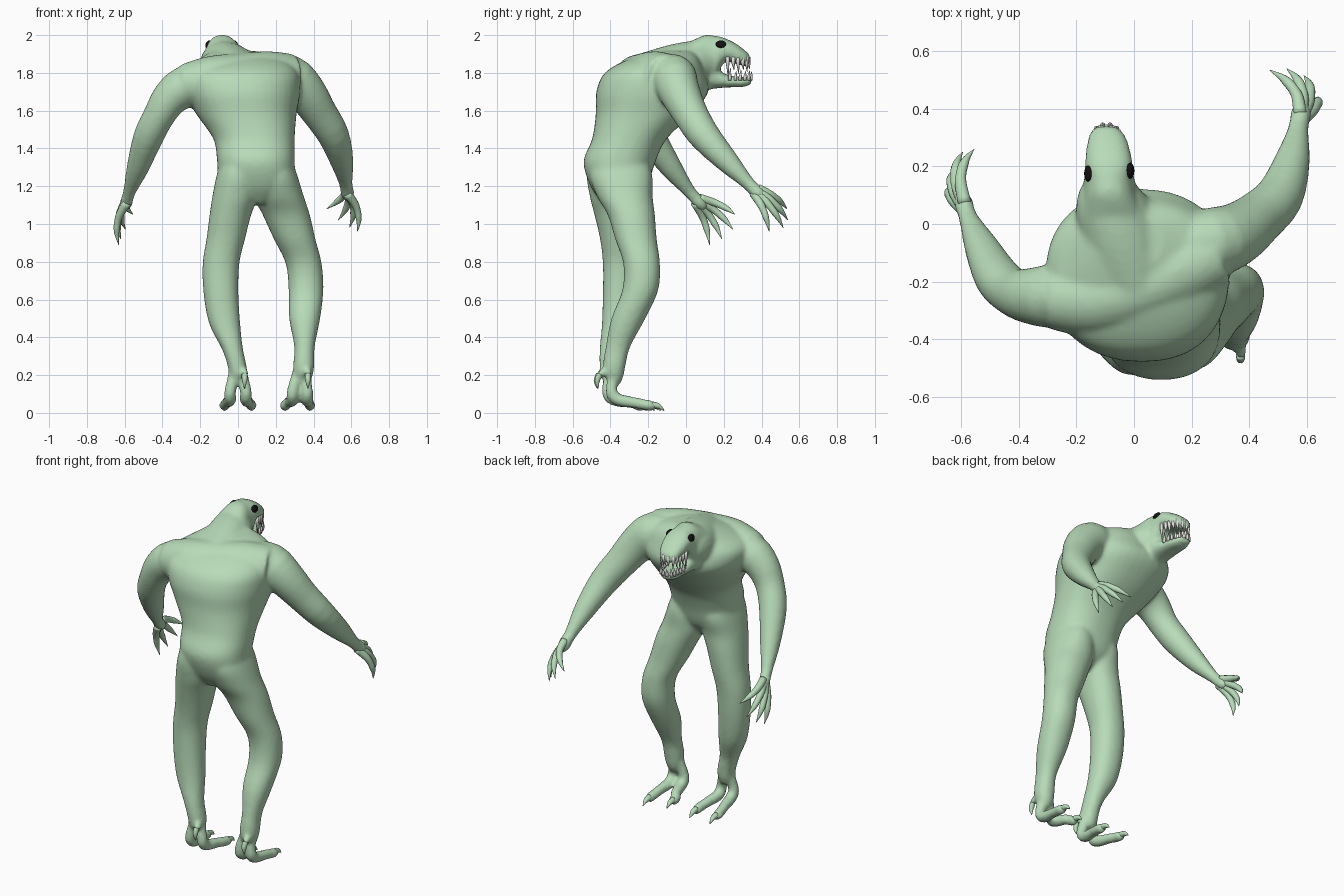
import bpy, bmesh, math
from mathutils import Vector, Matrix


def material(name, rgb):
    m = bpy.data.materials.new(name)
    m.diffuse_color = (*rgb, 1)
    return m


SKIN = material("pale green skin", (0.48, 0.71, 0.485))
IVORY = material("ivory teeth", (0.75, 0.75, 0.72))
BLACK = material("black eyes", (0.006, 0.006, 0.006))


def curve(rows, steps=4):
    """Catmull-Rom through the rows, so that lofts flow without bands."""
    out = []
    for i in range(len(rows) - 1):
        a, b, c, d = rows[max(i - 1, 0)], rows[i], rows[i + 1], rows[min(i + 2, len(rows) - 1)]
        for j in range(steps):
            t = j / steps
            out.append(tuple(q + .5 * t * (r - p + t * (2 * p - 5 * q + 4 * r - s + t * (3 * (q - r) + s - p)))
                             for p, q, r, s in zip(a, b, c, d)))
    return out + [rows[-1]]


def loft(bm, rings, n=24, power=1.0):
    """Skin rings of (centre, u axis, v axis) and close both ends."""
    def s(t):
        return math.copysign(abs(t) ** power, t)
    loops = []
    for c, u, v in rings:
        loops.append([bm.verts.new(Vector(c) + Vector(u) * s(math.cos(2 * math.pi * i / n))
                                   + Vector(v) * s(math.sin(2 * math.pi * i / n))) for i in range(n)])
    for a, b in zip(loops, loops[1:]):
        for i in range(n):
            bm.faces.new((a[i], a[(i + 1) % n], b[(i + 1) % n], b[i]))
    bm.faces.new(loops[0])
    bm.faces.new(loops[-1])


def level(bm, rows, power=1.0):
    """Horizontal ellipses: x, y, z, half width, half depth."""
    loft(bm, [((x, y, z), (a, 0, 0), (0, b, 0)) for x, y, z, a, b in curve(rows)], 40, power)


def upright(bm, rows):
    """Upright ellipses for the head: x, y, z, half width, half height."""
    loft(bm, [((x, y, z), (a, 0, 0), (0, 0, b)) for x, y, z, a, b in curve(rows)], 28, 0.88)


def tube(bm, rows, n=20, smooth=True):
    """Round tube along points x, y, z, radius."""
    rows = curve(rows, 3) if smooth else rows
    p = [Vector(r[:3]) for r in rows]
    ref = (p[-1] - p[0]).orthogonal().normalized()
    rings = []
    for i, r in enumerate(rows):
        d = (p[min(i + 1, len(p) - 1)] - p[max(i - 1, 0)]).normalized()
        u = d.cross(ref).normalized()
        rings.append((p[i], u * r[3], d.cross(u) * r[3]))
    loft(bm, rings, n)


def finish(bm, name, mat):
    bmesh.ops.recalc_face_normals(bm, faces=bm.faces)
    for f in bm.faces:
        f.smooth = True
    me = bpy.data.meshes.new(name)
    bm.to_mesh(me)
    bm.free()
    me.materials.append(mat)
    ob = bpy.data.objects.new(name, me)
    bpy.context.scene.collection.objects.link(ob)
    return ob


body = bmesh.new()
# torso, leaning forward
level(body, [(.11, -.36, 1.11, .05, .08), (.1, -.355, 1.2, .19, .15), (.095, -.352, 1.33, .205, .19),
             (.085, -.3, 1.45, .215, .197), (.045, -.225, 1.58, .265, .253), (.02, -.178, 1.7, .31, .297),
             (.01, -.165, 1.8, .31, .265), (.02, -.12, 1.87, .23, .19), (-.02, -.06, 1.915, .12, .1)], 0.88)
# shoulder girdle, right side forward and higher
tube(body, [(-.28, -.255, 1.735, .112), (-.14, -.26, 1.76, .13), (.02, -.22, 1.775, .13),
            (.16, -.16, 1.785, .13), (.28, -.1, 1.775, .125)], 24)
# legs, the right one stepping forward
level(body, [(.18, -.345, 1.4, .08, .12), (.195, -.345, 1.27, .115, .165), (.215, -.325, 1.15, .132, .148),
             (.255, -.29, 1.05, .125, .125), (.3, -.265, .92, .11, .11), (.348, -.235, .79, .095, .097),
             (.36, -.242, .65, .092, .095), (.353, -.305, .5, .082, .09), (.352, -.36, .35, .054, .065),
             (.348, -.38, .25, .056, .06), (.345, -.38, .19, .048, .048), (.345, -.375, .15, .025, .025)], 0.94)
level(body, [(.01, -.355, 1.4, .08, .13), (0, -.36, 1.27, .11, .165), (-.015, -.365, 1.15, .12, .145),
             (-.04, -.355, 1.05, .11, .13), (-.065, -.345, .92, .102, .11), (-.09, -.345, .79, .097, .095),
             (-.09, -.352, .63, .092, .088), (-.07, -.367, .47, .082, .078), (-.03, -.395, .34, .056, .062),
             (-.005, -.4, .25, .05, .058), (0, -.4, .19, .046, .048), (0, -.395, .15, .025, .025)], 0.92)
# arms ending in palms
tube(body, [(-.18, -.24, 1.74, .1), (-.28, -.25, 1.725, .112), (-.36, -.25, 1.665, .098), (-.42, -.235, 1.57, .084),
            (-.475, -.185, 1.46, .08), (-.53, -.08, 1.3, .06), (-.575, .02, 1.17, .034), (-.592, .075, 1.11, .034),
            (-.597, .1, 1.08, .02)])
tube(body, [(.16, -.08, 1.78, .11), (.27, -.065, 1.775, .122), (.355, -.035, 1.7, .11), (.43, .02, 1.59, .094),
            (.505, .095, 1.47, .084), (.55, .22, 1.33, .062), (.57, .33, 1.215, .036), (.58, .385, 1.16, .037),
            (.585, .415, 1.13, .02)])
# neck, skull with snout, lower jaw
tube(body, [(.01, -.2, 1.75, .16), (-.045, -.04, 1.81, .148), (-.08, .07, 1.85, .125), (-.085, .13, 1.86, .1)])
upright(body, [(-.07, .02, 1.85, .12, .115), (-.083, .1, 1.866, .095, .135), (-.086, .15, 1.872, .088, .125),
               (-.087, .2, 1.92, .084, .066), (-.09, .26, 1.903, .076, .055), (-.094, .31, 1.878, .062, .043),
               (-.097, .34, 1.868, .036, .026)])
upright(body, [(-.08, .05, 1.79, .1, .09), (-.086, .14, 1.775, .08, .06), (-.09, .22, 1.756, .066, .033),
               (-.094, .3, 1.752, .054, .027), (-.097, .348, 1.76, .034, .02)])

# two flat toes per foot plus a hanging heel spur
claws = bmesh.new()
FEET = [((.345, -.38), [(.38, -.18), (.25, -.23)], (.37, -.47)),
        ((0, -.4), [(-.07, -.2), (.07, -.2)], (.035, -.475))]
for (ax, ay), toes, (hx, hy) in FEET:
    for tx, ty in toes:
        kx = ax + (tx - ax) * .6
        tube(body, [(ax + (tx - ax) * .3, ay, .22, .028), (kx, ay - .015, .11, .032), (kx, ay + .02, .07, .034),
                    (kx + (tx - kx) * .5, ay + .1, .056, .03), (tx, ty - .03, .042, .029),
                    (tx, ty, .036, .028), (tx, ty + .02, .033, .015)], 14)
        tube(claws, [(tx, ty, .042, .019), (tx, ty + .035, .036, .014), (tx, ty + .065, .012, .002)], 10)
    tube(body, [(ax, ay, .22, .03), (hx, hy + .03, .215, .022), (hx, hy + .012, .195, .018)], 12)
    tube(claws, [(hx, hy + .015, .205, .016), (hx, hy, .17, .014), (hx, hy + .005, .13, .002)], 10)
finish(claws, "toe_claws", SKIN)

ob = finish(body, "body", SKIN)
rem = ob.modifiers.new("fuse", 'REMESH')
rem.mode = 'VOXEL'
rem.voxel_size = 0.011
rem.use_smooth_shade = True
sm = ob.modifiers.new("soften", 'SMOOTH')
sm.factor = 0.5
sm.iterations = 10

# clawed fingers
fingers = bmesh.new()
HANDS = [((-.588, .06, 1.125), -1, [(-.555, .26, 1.05), (-.595, .25, .97), (-.62, .19, .92), (-.632, .125, .89)]),
         ((.577, .37, 1.175), 1, [(.47, .535, 1.08), (.53, .54, 1.02), (.59, .515, .98), (.632, .44, .96)])]
for base, side, tips in HANDS:
    b = Vector(base)
    for i, tip in enumerate(tips):
        t = Vector(tip)
        root = b + Vector((0, .012 - .008 * i, .012 - .008 * i))
        bow = Vector((side * .028, .012, .008))
        rows = []
        for k, r in ((0, .024), (.3, .021), (.5, .018), (.65, .017), (.8, .011), (1, .001)):
            rows.append((*(root.lerp(t, k) + bow * (4 * k * (1 - k))), r))
        tube(fingers, rows, 12)
finish(fingers, "fingers", SKIN)

# teeth around both jaws
teeth = bmesh.new()
for s in (-1, 1):
    for y, w, long in [(.22, .067, .09), (.25, .064, .05), (.275, .06, .07), (.3, .053, .05),
                       (.32, .041, .06), (.332, .015, .045)]:
        x = -.086 - .03 * (y - .2) / .4 + s * w
        tube(teeth, [(x, y, 1.885, .01), (x, y, 1.855, .01), (x, y + .004, 1.865 - long, .001)], 8, False)
        x2 = x - s * w * .14
        tube(teeth, [(x2, y + .012, 1.76, .009), (x2, y + .012, 1.777, .009),
                     (x2, y + .016, 1.79 + long * .4, .001)], 8, False)
finish(teeth, "teeth", IVORY)

# eyes: flattened ovals on the sides of the skull
for name, s, y in (("left_eye", -1, .175), ("right_eye", 1, .185)):
    e = bmesh.new()
    bmesh.ops.create_uvsphere(e, u_segments=20, v_segments=12, radius=1)
    e.transform(Matrix.Translation((-.086 + s * .073, y, 1.952)) @ Matrix.Rotation(-s * .45, 4, 'Y')
                @ Matrix.Diagonal((.012, .028, .021, 1)))
    finish(e, name, BLACK)
